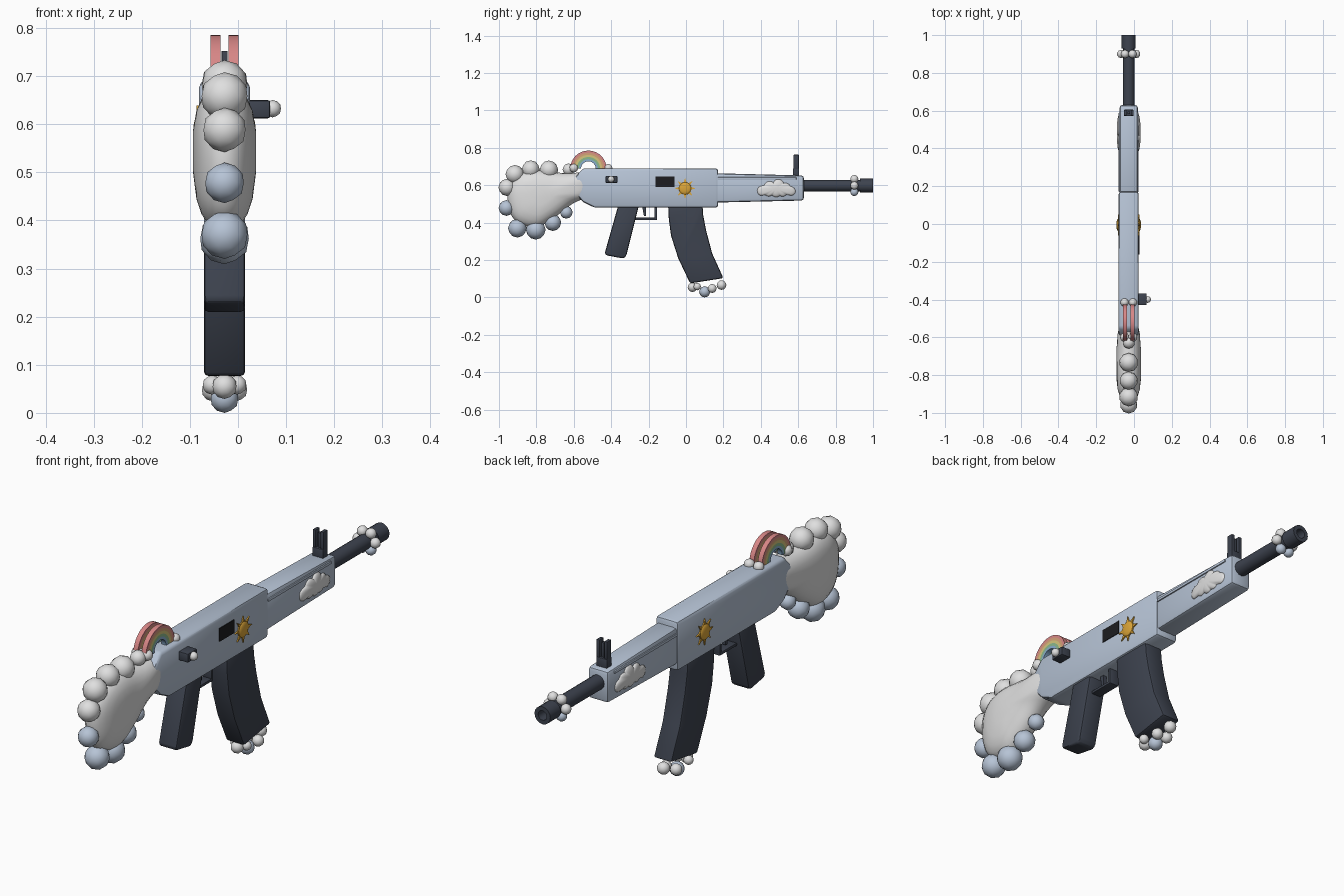
import bpy, bmesh
from math import sin, cos, pi, sqrt, radians
from mathutils import Vector, Matrix

if "Cube" in bpy.data.objects:
    bpy.data.objects.remove(bpy.data.objects["Cube"])

CX = -0.028  # centre plane of the body


def material(name, *rgb):
    m = bpy.data.materials.new(name)
    m.use_nodes = True
    m.diffuse_color = (*rgb, 1)
    m.node_tree.nodes["Principled BSDF"].inputs["Base Color"].default_value = (*rgb, 1)
    return m


white = material("cloud white", .74, .74, .74)
blue = material("pale blue", .47, .55, .67)
dark = material("slate", .047, .056, .078)
black = material("black", .012, .012, .014)
gold = material("gold", .72, .38, .04)
pink = material("pink", .68, .24, .24)
orange = material("orange", .66, .36, .19)
yellow = material("yellow", .67, .56, .2)
green = material("green", .26, .48, .26)
sky = material("sky blue", .25, .42, .62)


def finish(bm, name, mat, angle=40):
    bmesh.ops.recalc_face_normals(bm, faces=bm.faces)
    me = bpy.data.meshes.new(name)
    bm.to_mesh(me)
    bm.free()
    ob = bpy.data.objects.new(name, me)
    bpy.context.collection.objects.link(ob)
    me.materials.append(mat)
    bpy.ops.object.select_all(action='DESELECT')
    ob.select_set(True)
    bpy.context.view_layer.objects.active = ob
    bpy.ops.object.shade_smooth_by_angle(angle=radians(angle))
    return ob


def prism(name, pts, half, mat, bevel=0, dx=0):
    """Side profile (y, z) extruded across x, with rounded hard edges."""
    bm = bmesh.new()
    f = bm.faces.new([bm.verts.new((CX + dx - half, y, z)) for y, z in pts])
    r = bmesh.ops.extrude_face_region(bm, geom=[f])
    bmesh.ops.translate(bm, vec=(2 * half, 0, 0),
                        verts=[v for v in r["geom"] if isinstance(v, bmesh.types.BMVert)])
    bmesh.ops.recalc_face_normals(bm, faces=bm.faces)
    if bevel:
        hard = [e for e in bm.edges if e.calc_face_angle(0) > radians(25)]
        bmesh.ops.bevel(bm, geom=hard, offset=bevel, segments=2, profile=.5, affect='EDGES')
    return finish(bm, name, mat)


def box(name, y0, y1, z0, z1, half, mat, bevel=0, dx=0):
    return prism(name, [(y0, z0), (y1, z0), (y1, z1), (y0, z1)], half, mat, bevel, dx)


def puff(name, dx, y, z, r, mat=white):
    bm = bmesh.new()
    bmesh.ops.create_icosphere(bm, subdivisions=2, radius=r,
                               matrix=Matrix.Translation((CX + dx, y, z)))
    return finish(bm, name, mat)


def pillow(name, outline, centre, half, mat, dx=0, power=2.5):
    """Outline (y, z) domed on both sides towards its centre."""
    bm = bmesh.new()

    def ring(t, side):
        x = CX + dx + side * half * sqrt(1 - t ** power)
        return [bm.verts.new((x, centre[0] + (y - centre[0]) * t,
                              centre[1] + (z - centre[1]) * t)) for y, z in outline]
    rim, n = ring(1, 0), len(outline)
    for side in (-1, 1):
        prev = rim
        for t in (.97, .9, .78, .6, .3):
            cur = ring(t, side)
            for i in range(n):
                j = (i + 1) % n
                bm.faces.new((prev[i], prev[j], cur[j], cur[i]))
            prev = cur
        bm.faces.new(prev)
    return finish(bm, name, mat, 60)


def smooth_loop(pts, steps=4):
    """Closed Catmull-Rom curve through the points."""
    p, out = [Vector(q) for q in pts], []
    for i in range(len(p)):
        a, b, c, d = (p[(i + k - 1) % len(p)] for k in range(4))
        for s in range(steps):
            t = s / steps
            out.append((2 * b + (c - a) * t + (2 * a - 5 * b + 4 * c - d) * t * t
                        + (3 * b - a - 3 * c + d) * t ** 3) / 2)
    return out


def lathe(name, profile, z, mat, n=16):
    """Profile (radius, y) turned about a lengthwise axis."""
    bm = bmesh.new()
    rings = [[bm.verts.new((CX + r * cos(2 * pi * i / n), y, z + r * sin(2 * pi * i / n)))
              for i in range(n)] for r, y in profile]
    for a, b in zip(rings, rings[1:]):
        for i in range(n):
            j = (i + 1) % n
            bm.faces.new((a[i], a[j], b[j], b[i]))
    bm.faces.new(rings[0])
    bm.faces.new(rings[-1])
    return finish(bm, name, mat)


# Receiver and handguard
prism("receiver", [(-.595, .56), (-.55, .51), (-.49, .48), (.172, .48), (.172, .69),
                   (-.55, .69), (-.595, .64)], .053, blue, .014)
prism("handguard", [(.15, .507), (.63, .518), (.63, .652), (.15, .664)], .048, blue, .014)
for s in (-1, 1):
    box("handguard_rail", .17, .59, .631, .643, .004, blue, .002, s * .049)

# Barrel with hollow muzzle
lathe("barrel", [(.031, .6), (.031, .93), (.037, .93), (.037, 1), (.02, 1), (.02, .94)], .598, dark)
for i in range(6):
    a = i * pi / 3
    puff("muzzle_puff", .04 * cos(a), .9, .598 + .04 * sin(a), .022,
         blue if sin(a) < -.5 else white)

# Front sight
box("sight_base", .572, .605, .64, .69, .025, dark, .003)
for s in (-1, 1):
    box("sight_ear", .575, .603, .68, .763, .007, dark, .002, s * .018)
box("sight_post", .582, .596, .68, .752, .006, dark, .001)

# Magazine, grip and trigger group
prism("magazine", [(-.096, .5), (-.092, .42), (-.08, .33), (-.042, .21), (.022, .075),
                   (.2, .103), (.14, .235), (.107, .36), (.092, .44), (.088, .5)], .043, dark, .01)
prism("grip", [(-.36, .5), (-.435, .235), (-.425, .225), (-.335, .208), (-.32, .22),
               (-.25, .5)], .043, dark, .01)
box("guard_bottom", -.27, -.155, .414, .426, .022, dark, .003)
box("guard_front", -.168, -.155, .414, .49, .022, dark, .003)
prism("trigger", [(-.235, .49), (-.225, .435), (-.213, .435), (-.215, .49)], .008, dark)

for dx, y, z, r, mat in [(0, .035, .055, .026, white), (.026, .06, .058, .02, white),
                         (-.026, .06, .058, .02, white), (0, .1, .03, .03, blue),
                         (.024, .14, .048, .024, white), (-.024, .14, .048, .024, white),
                         (0, .19, .066, .026, white)]:
    puff("magazine_puff", dx, y, z, r, mat)

# Charging handle and ejection port on the left side
box("charging_handle", -.43, -.367, .612, .65, .025, dark, .005, .07)
puff("handle_knob", .1, -.4, .632, .018)
box("ejection_port", -.162, -.062, .59, .646, .004, black, 0, .052)

# Cloud stock
stock = [(-.48, .66), (-.66, .665), (-.8, .68), (-.9, .655), (-.95, .58), (-.945, .47),
         (-.9, .4), (-.8, .375), (-.7, .43), (-.6, .505), (-.48, .56)]
pillow("stock", smooth_loop(stock), (-.76, .55), .066, white, power=3)
for y, z, r in [(-.957, .588, .046), (-.915, .658, .05), (-.83, .685, .048),
                (-.733, .682, .05), (-.628, .684, .032)]:
    puff("stock_top_puff", 0, y, z, r)
for y, z, r in [(-.96, .478, .042), (-.902, .37, .05), (-.803, .362, .053),
                (-.712, .4, .045), (-.64, .455, .034)]:
    puff("stock_lower_puff", 0, y, z, r, blue)

# Twin rainbow arches with little clouds at their feet
for s in (-1, 1):
    for k, mat in enumerate([pink, orange, yellow, green, sky]):
        arc = [(cos(pi * i / 20), sin(pi * i / 20)) for i in range(21)]
        r = .097 - .0115 * k
        pts = [(r * c, r * d) for c, d in arc] + [((r - .0115) * c, (r - .0115) * d)
                                                  for c, d in reversed(arc)]
        prism("rainbow_band", [(-.522 + y, .688 + z) for y, z in pts], .0105, mat, 0, s * .019)
    puff("rainbow_front_puff", s * .022, -.415, .692, .022)
    puff("rainbow_rear_puff", s * .022, -.6, .692, .024)

# Sun and cloud badges on both sides
lobes = [(-.075, -.012, .027), (-.035, .008, .031), (.012, .02, .03), (.05, .002, .028),
         (.08, -.014, .024), (0, -.018, .028), (.035, -.018, .025), (-.04, -.016, .026)]


def cloud_reach(a):
    best = 0
    for y, z, r in lobes:
        along = y * cos(a) + z * sin(a)
        off = r * r - (y * sin(a) - z * cos(a)) ** 2
        if off > 0:
            best = max(best, along + sqrt(off))
    return best


cloud = [(.482 + cloud_reach(a) * cos(a), .582 + cloud_reach(a) * sin(a))
         for a in (2 * pi * i / 72 for i in range(72))]
rays = [(-.005 + r * cos(a), .583 + r * sin(a))
        for i in range(8) for d, r in ((-.2, .034), (0, .056), (.2, .034))
        for a in [i * pi / 4 + d]]
disc = [(-.005 + .034 * cos(i * pi / 12), .583 + .034 * sin(i * pi / 12)) for i in range(24)]
for s in (-1, 1):
    pillow("cloud_badge", cloud, (.482, .582), .016, white, s * .047)
    prism("sun_rays", rays, .006, gold, 0, s * .052)
    pillow("sun_disc", disc, (-.005, .583), .011, gold, s * .054)
